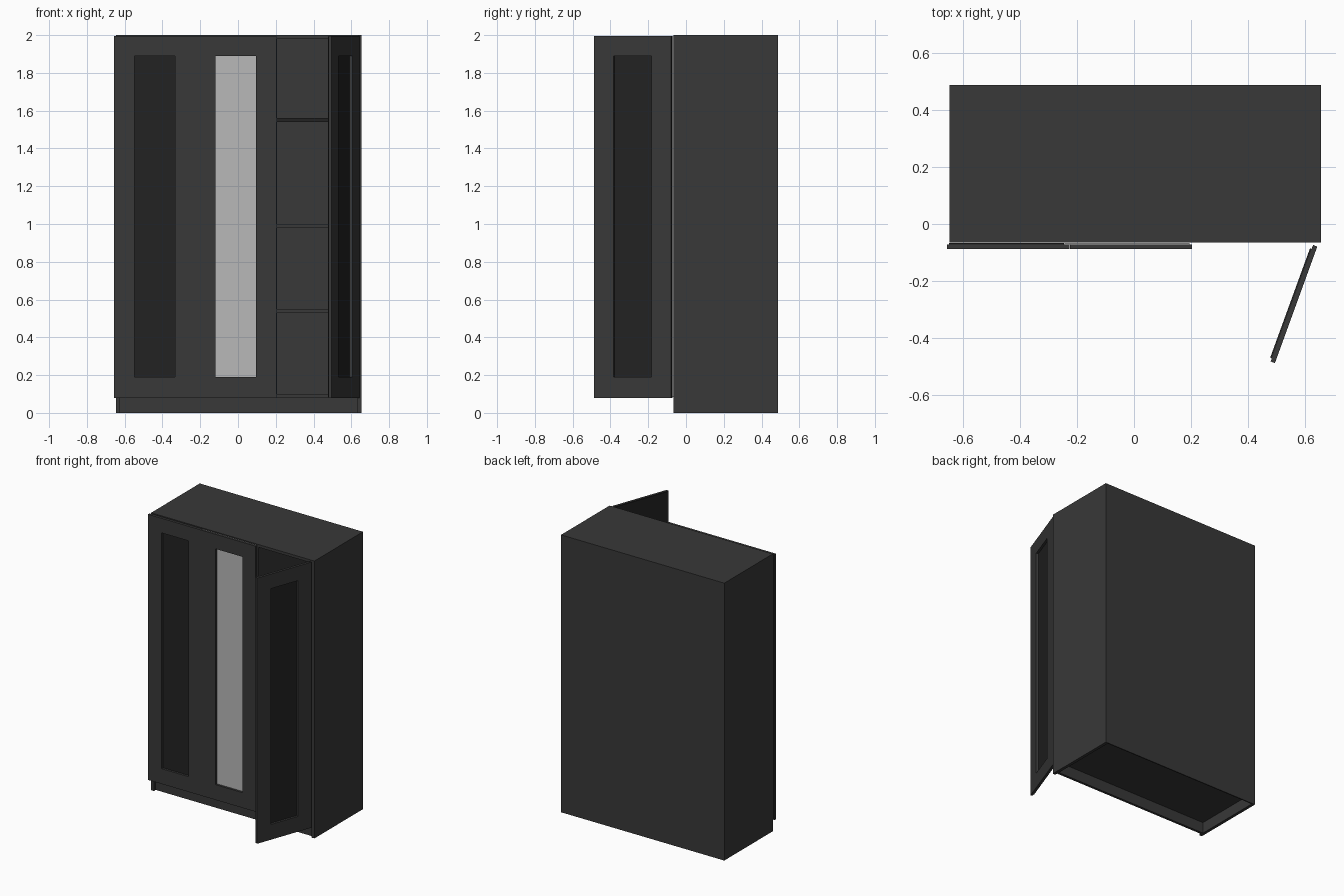
import bpy, bmesh, math
from mathutils import Matrix, Vector

if "Cube" in bpy.data.objects:
    bpy.data.objects.remove(bpy.data.objects["Cube"])


def material(name, v):
    m = bpy.data.materials.new(name)
    m.diffuse_color = (v, v, v, 1)
    m.use_nodes = True
    m.node_tree.nodes["Principled BSDF"].inputs["Base Color"].default_value = m.diffuse_color
    return m


BLACK = material("black_brown", 0.04)
DARK = material("dark_panel", 0.016)
MIRROR = material("mirror_glass", 0.48)


def boxes(name, spans, mat, matrix=None):
    """One object made of boxes given as (x0, x1, y0, y1, z0, z1)."""
    bm = bmesh.new()
    for x0, x1, y0, y1, z0, z1 in spans:
        m = Matrix.Translation(((x0 + x1) / 2, (y0 + y1) / 2, (z0 + z1) / 2))
        bmesh.ops.create_cube(bm, size=1, matrix=m @ Matrix.Diagonal((x1 - x0, y1 - y0, z1 - z0, 1)))
    return finish(name, bm, mat, matrix)


def finish(name, bm, mat, matrix=None):
    me = bpy.data.meshes.new(name)
    bm.to_mesh(me)
    bm.free()
    me.materials.append(mat)
    ob = bpy.data.objects.new(name, me)
    bpy.context.collection.objects.link(ob)
    if matrix is not None:
        ob.matrix_world = matrix
    return ob


def frame(name, w, z0, z1, ix0, ix1, iz0, iz1, depth, mat, matrix):
    """Rectangular frame: a ring of faces extruded backwards."""
    bm = bmesh.new()
    outer = [bm.verts.new((x, 0, z)) for x, z in ((0, z0), (w, z0), (w, z1), (0, z1))]
    inner = [bm.verts.new((x, 0, z)) for x, z in ((ix0, iz0), (ix1, iz0), (ix1, iz1), (ix0, iz1))]
    for i in range(4):
        j = (i + 1) % 4
        bm.faces.new((outer[i], outer[j], inner[j], inner[i]))
    ext = bmesh.ops.extrude_face_region(bm, geom=bm.faces[:], use_keep_orig=True)
    bmesh.ops.translate(bm, vec=(0, depth, 0),
                        verts=[g for g in ext["geom"] if isinstance(g, bmesh.types.BMVert)])
    bmesh.ops.recalc_face_normals(bm, faces=bm.faces[:])
    return finish(name, bm, mat, matrix)


XL, XR, YF, YB, T = -0.647, 0.655, -0.065, 0.488, 0.022

# carcass
boxes("left_side", [(XL, XL + T, YF, YB, 0, 2)], BLACK)
boxes("right_side", [(XR - T, XR, YF, YB, 0, 2)], BLACK)
boxes("top_board", [(XL + T, XR - T, YF, YB, 1.98, 2)], BLACK)
boxes("bottom_board", [(XL + T, XR - T, YF + 0.005, YB - 0.008, 0.08, 0.10)], BLACK)
boxes("back_board", [(XL + T, XR - T, YB - 0.008, YB, 0, 1.98)], BLACK)
boxes("plinth", [(XL + T, XR - T, -0.045, -0.027, 0, 0.08)], BLACK)
boxes("divider", [(0.185, 0.206, YF + 0.005, YB - 0.008, 0.10, 1.98)], BLACK)

# shelves of the open compartment
for i, z in enumerate((0.53, 0.98, 1.54)):
    boxes(f"shelf_{i + 1}", [(0.206, XR - T, YF + 0.01, YB - 0.008, z, z + 0.02)],
          DARK if i == 2 else BLACK)


# doors: front frame with a thinner panel set behind it
def door(name, w, matrix, panel_mat, bx0, bx1):
    mid = w / 2
    frame(name + "_frame", w, 0.08, 1.995, mid - 0.107, mid + 0.107, 0.19, 1.89, 0.016, BLACK, matrix)
    boxes(name + "_panel", [(bx0, bx1, 0.016, 0.022, 0.085, 1.993)], panel_mat, matrix)


door("left_door", 0.43, Matrix.Translation((-0.656, -0.088, 0)), DARK, 0.008, 0.41)
door("middle_door", 0.428, Matrix.Translation((-0.225, -0.088, 0)), MIRROR, -0.018, 0.42)
swing = Matrix.Translation((0.643, -0.079, 0)) @ Matrix.Rotation(math.radians(70), 4, "Z") @ Matrix.Translation((-0.435, 0, 0))
door("open_right_door", 0.435, swing, DARK, 0.012, 0.42)
